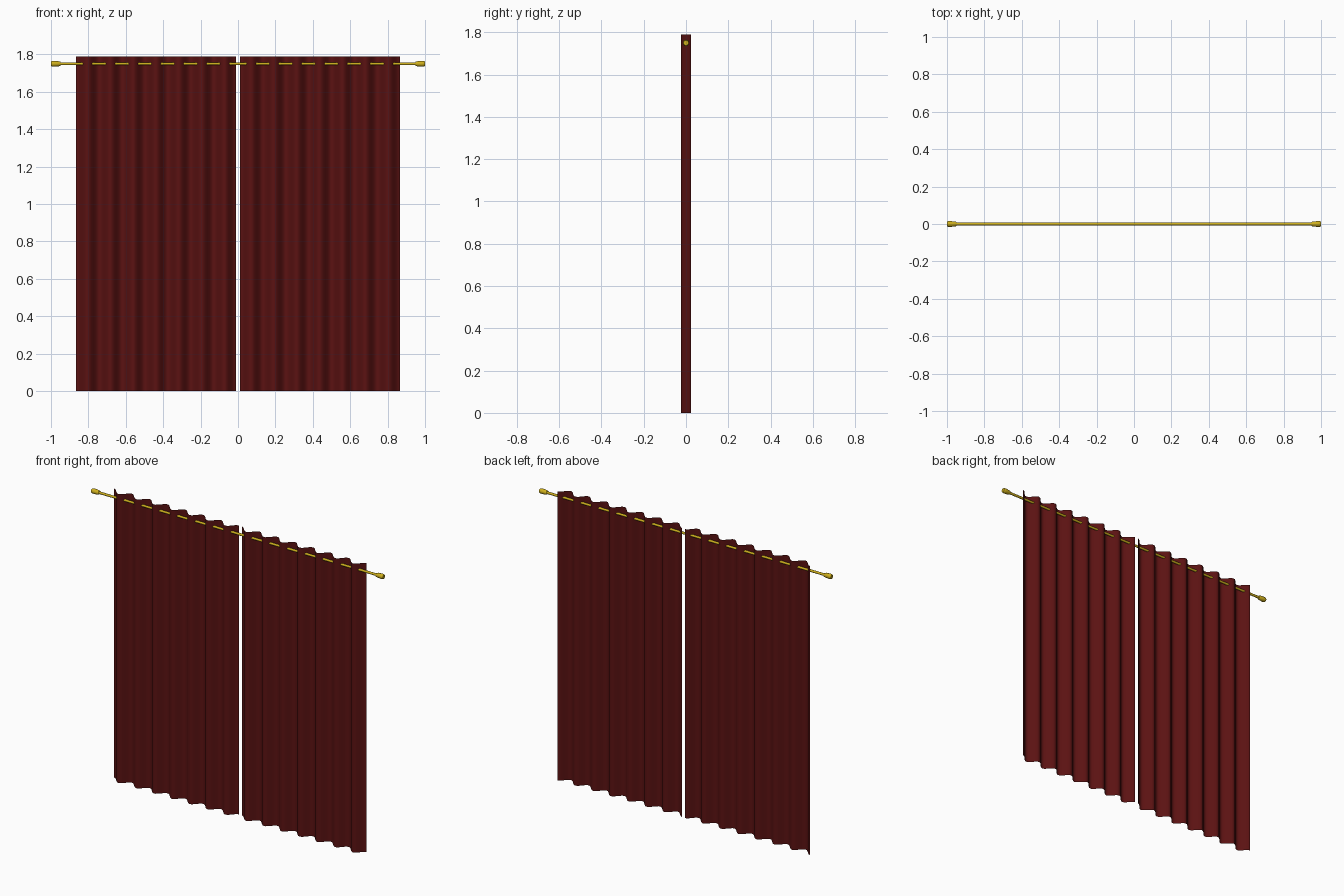
import bpy, bmesh, math
from mathutils import Matrix

if "Cube" in bpy.data.objects:
    bpy.data.objects.remove(bpy.data.objects["Cube"])


def material(name, color):
    m = bpy.data.materials.new(name)
    m.diffuse_color = (*color, 1)
    m.use_nodes = True
    m.node_tree.nodes["Principled BSDF"].inputs["Base Color"].default_value = m.diffuse_color
    return m


RED = material("dark_red_cloth", (0.105, 0.006, 0.006))
GOLD = material("gold_metal", (0.62, 0.43, 0.012))


def make_object(name, bm, mat):
    mesh = bpy.data.meshes.new(name)
    bm.to_mesh(mesh)
    bm.free()
    mesh.materials.append(mat)
    ob = bpy.data.objects.new(name, mesh)
    bpy.context.collection.objects.link(ob)
    for p in mesh.polygons:
        p.use_smooth = True
    bpy.ops.object.select_all(action='DESELECT')
    ob.select_set(True)
    bpy.context.view_layer.objects.active = ob
    bpy.ops.object.shade_smooth_by_angle(angle=math.radians(40))
    return ob


# pleated curtain: a thin sheet following a cosine wave
def curtain(name, x0, x1, folds=7, steps=12, depth=0.023, top=1.79):
    bm = bmesh.new()
    n = folds * steps
    prev = None
    for i in range(n + 1):
        x = x0 + (x1 - x0) * i / n
        y = depth * math.cos(2 * math.pi * i / steps)
        pair = (bm.verts.new((x, y, 0)), bm.verts.new((x, y, top)))
        if prev:
            bm.faces.new((prev[0], pair[0], pair[1], prev[1]))
        prev = pair
    return make_object(name, bm, RED)


# round part turned about the x axis from (x, radius) points
def turned(name, profile, sides=12, z=1.75):
    bm = bmesh.new()
    rings = []
    for x, r in profile:
        rings.append([bm.verts.new((x, r * math.cos(2 * math.pi * k / sides),
                                    z + r * math.sin(2 * math.pi * k / sides)))
                      for k in range(sides)])
    for a, b in zip(rings, rings[1:]):
        for k in range(sides):
            j = (k + 1) % sides
            bm.faces.new((a[k], a[j], b[j], b[k]))
    bm.faces.new(rings[0])
    bm.faces.new(rings[-1])
    bmesh.ops.recalc_face_normals(bm, faces=bm.faces)
    return make_object(name, bm, GOLD)


curtain("left_curtain", -0.865, -0.01)
curtain("right_curtain", 0.01, 0.865)

# rod and its end caps
turned("curtain_rod", [(-0.96, 0.0075), (0.96, 0.0075)])
for side, s in (("left", -1), ("right", 1)):
    turned(side + "_finial", [(s * 0.95, 0.011), (s * 0.957, 0.0135),
                              (s * 0.985, 0.0155), (s * 0.996, 0.0145), (s * 1.0, 0.012)])
